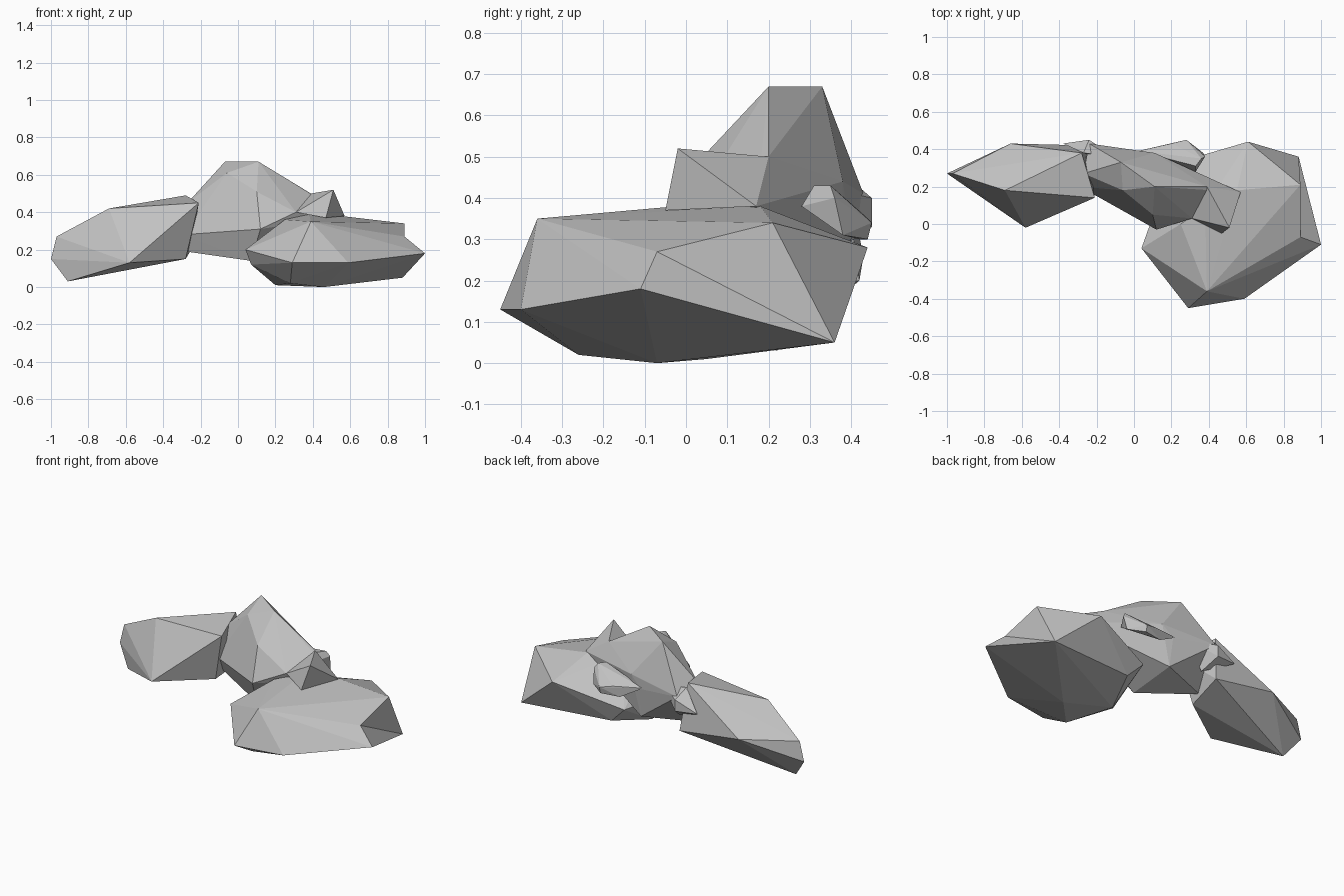
import bpy
import bmesh
from mathutils import Vector

default_cube = bpy.data.objects.get("Cube")
if default_cube:
    bpy.data.objects.remove(default_cube, do_unlink=True)

# One plain stone colour
stone = bpy.data.materials.new("stone grey")
stone.use_nodes = True
stone_colour = (0.54, 0.54, 0.54, 1.0)
stone.diffuse_color = stone_colour
stone.node_tree.nodes["Principled BSDF"].inputs["Base Color"].default_value = stone_colour

CENTIMETRE = 0.01


def make_rock(name, *corners):
    """Wrap a flat-faced convex boulder around its corner points (hundredths)."""
    mesh = bpy.data.meshes.new(name)
    bm = bmesh.new()
    for corner in corners:
        bm.verts.new(Vector(corner) * CENTIMETRE)
    hull = bmesh.ops.convex_hull(bm, input=bm.verts)
    # Corners swallowed by the hull are not needed
    leftover = [item for item in hull["geom_interior"]
                if isinstance(item, bmesh.types.BMVert)]
    bmesh.ops.delete(bm, geom=leftover, context="VERTS")
    bmesh.ops.recalc_face_normals(bm, faces=bm.faces)
    for face in bm.faces:
        face.smooth = False
    bm.to_mesh(mesh)
    bm.free()
    mesh.materials.append(stone)
    rock = bpy.data.objects.new(name, mesh)
    bpy.context.collection.objects.link(rock)
    return rock


# Broad low boulder at the front
make_rock(
    "front_boulder",
    # crown
    (39, -36, 35), (25, 0, 36), (38, 9, 39), (55, 18, 38), (89, 21, 34),
    # rim
    (4, -13, 20), (29, -45, 13), (59, -40, 13),
    (89, -7, 27), (61, 44, 28), (20, 32, 17), (88, 36, 5),
    # underside
    (7, -10, 12), (28, -26, 2), (46, -7, 0), (20, 5, 1), (30, 30, 7),
)

# Pointed end of the front boulder
make_rock(
    "front_boulder_tip",
    (100, -11, 18), (89, -7, 27), (59, -40, 13), (88, 36, 5), (46, -7, 0),
    (39, -36, 35),
)

# Tall boulder in the middle
make_rock(
    "middle_boulder",
    # crest
    (-7, 33, 67), (11, 20, 67), (-6, 18, 61), (39, 20, 50),
    # shoulders
    (-27, 27, 45), (-24, 43, 41), (11, 38, 44), (57, 17, 38), (31, 3, 40),
    (10, 5, 51), (4, 39, 37),
    # base
    (-29, 20, 28), (-28, 24, 19), (7, 8, 14), (12, -3, 31), (5, 37, 19),
)

# Pointed spur on the end of the middle boulder
make_rock(
    "middle_spur",
    (31, 3, 40), (39, 20, 50), (51, -2, 52), (57, 17, 38), (47, -5, 37),
)

# Ledge at the back where the middle boulder overlaps the side one
make_rock(
    "middle_ledge",
    (-38, 43, 34), (-24, 45, 40), (-24, 45, 33), (-27, 38, 46), (-10, 36, 42),
    (-20, 35, 26),
)

# Long boulder lying to the side
make_rock(
    "side_boulder",
    # outer end
    (-100, 27, 15), (-97, 27, 27), (-91, 22, 3),
    # middle
    (-69, 18, 42), (-58, -2, 13), (-66, 43, 26),
    # inner end
    (-21, 14, 45), (-28, 38, 49), (-25, 42, 20), (-28, 18, 15),
)

# Small stone wedged in at the back
make_rock(
    "back_stone",
    (33, 31, 43), (33, 28, 38), (36, 35, 43), (38, 36, 40), (37, 38, 31),
    (28, 45, 34), (20, 43, 36), (2, 39, 38), (28, 44, 30), (16, 42, 30),
)
